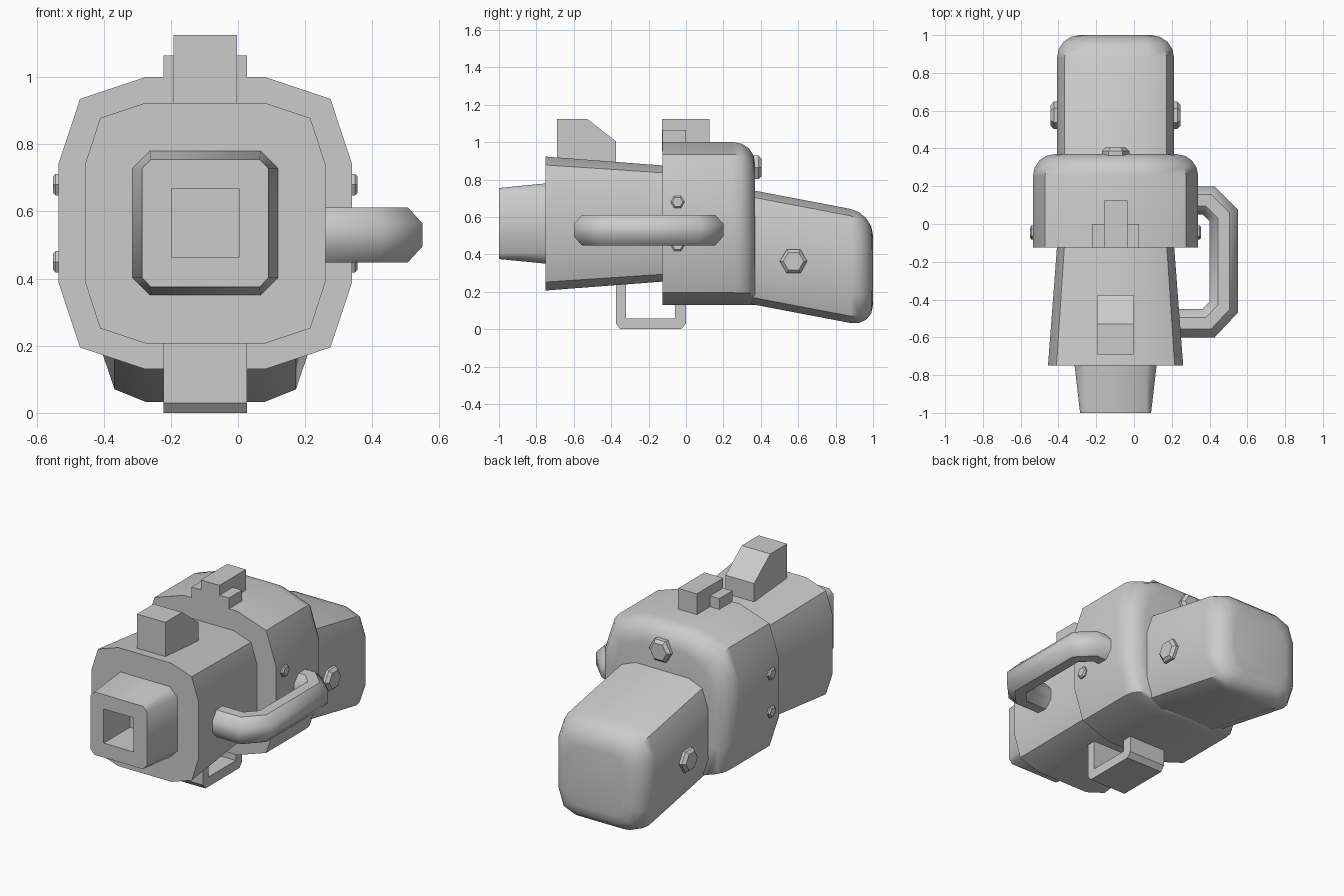
import bpy, bmesh
from math import sin, cos, pi, radians
from mathutils import Vector

if "Cube" in bpy.data.objects:
    bpy.data.objects.remove(bpy.data.objects["Cube"])

CX, CZ = -0.0975, 0.565   # long axis of the model


def make(name, bm, smooth=True):
    bmesh.ops.remove_doubles(bm, verts=bm.verts, dist=1e-5)
    bmesh.ops.recalc_face_normals(bm, faces=bm.faces)
    me = bpy.data.meshes.new(name)
    bm.to_mesh(me)
    bm.free()
    ob = bpy.data.objects.new(name, me)
    bpy.context.collection.objects.link(ob)
    if smooth:
        bpy.ops.object.select_all(action='DESELECT')
        ob.select_set(True)
        bpy.context.view_layer.objects.active = ob
        bpy.ops.object.shade_smooth_by_angle(angle=radians(46))
    return ob


def loft(name, rings, smooth=True):
    """Skin a list of equal-length point rings and cap both ends."""
    bm = bmesh.new()
    vs = [[bm.verts.new(p) for p in r] for r in rings]
    n = len(vs[0])
    for a, b in zip(vs, vs[1:]):
        for i in range(n):
            j = (i + 1) % n
            bm.faces.new((a[i], a[j], b[j], b[i]))
    bm.faces.new(vs[0])
    bm.faces.new(vs[-1])
    return make(name, bm, smooth)


def ring(quarter, y, cz=CZ, sx=1, sz=1):
    """Mirror a quarter outline (top to right) into a closed ring."""
    q, r = quarter, quarter[::-1]
    pts = q + [(x, -z) for x, z in r] + [(-x, -z) for x, z in q] + [(-x, z) for x, z in r]
    return [Vector((CX + x * sx, y, cz + z * sz)) for x, z in pts]


def box(name, x0, x1, y0, y1, z0, z1):
    return side_profile(name, [(y0, z0), (y1, z0), (y1, z1), (y0, z1)], x0, x1)


def side_profile(name, yz, x0, x1):
    return loft(name, [[(x, y, z) for y, z in yz] for x in (x0, x1)], False)


def bolt(name, base, axis, radius, height):
    """Tapered hexagonal bolt head, sunk slightly into its surface."""
    axis = Vector(axis)
    u = Vector((0, 1, 0)) if axis.x else Vector((1, 0, 0))
    w = axis.cross(u)
    levels = [(-0.04, 1), (height * 0.5, 1), (height, 0.75)]
    loft(name, [[Vector(base) + axis * h + (u * cos(k * pi / 3) + w * sin(k * pi / 3)) * radius * s
                 for k in range(6)] for h, s in levels], False)


# main body, rear edge rounded at top and sides
body_q = [(0.178, 0.435), (0.373, 0.37), (0.4375, 0.175)]
rings = [ring(body_q, -0.125)]
R = 0.115
for k in range(5):
    a = k * pi / 8
    inset = R * (1 - cos(a))
    rings.append(ring(body_q, 0.37 - R + R * sin(a), CZ - inset / 2,
                      1 - inset / 0.4375, 1 - inset / 0.87))
loft("main_body", rings)

# tapered front shroud
shroud_q = [(0.178, 0.358), (0.313, 0.313), (0.358, 0.175)]
loft("front_shroud", [ring(shroud_q, -0.75), ring(shroud_q, -0.1, CZ, 0.862, 0.862)])

# muzzle with a square bore
loft("muzzle", [ring([(0.165, 0.215), (0.2175, 0.163)], -0.745),
                ring([(0.162, 0.19), (0.188, 0.163)], -1),
                ring([(0.1, 0.103), (0.1, 0.103)], -1),
                ring([(0.1, 0.103), (0.1, 0.103)], -0.75)])

# drooping rounded tail
tail_q = [(0.178, 0.305), (0.27, 0.268), (0.31, 0.15)]
rings = [ring(tail_q, 0.25, 0.458)]
R = 0.12
for k in range(5):
    a = k * pi / 8
    y = 1 - R + R * sin(a)
    s = 1 - R * (1 - cos(a)) / 0.308
    rings.append(ring(tail_q, y, 0.435 - 0.19 * (y - 0.37), s, s))
loft("tail", rings)

# side handle: octagonal tube swept along a bent path
path = [(0.2, 0.125), (0.395, 0.125), (0.475, 0.045), (0.475, -0.44), (0.395, -0.525), (0.2, -0.525)]
P = [Vector((x, y, 0)) for x, y in path]
rings = []
for i, p in enumerate(P):
    d0 = (p - P[max(i - 1, 0)]).normalized()
    d1 = (P[min(i + 1, len(P) - 1)] - p).normalized()
    t = (d0 + d1).normalized()
    miter = 1 / t.dot(d1 if d1.length else d0)
    side = Vector((t.y, -t.x, 0)) * 0.081 * miter
    rings.append([p + Vector((0, 0, 0.53)) + side * cos(a) + Vector((0, 0, 0.0885 * sin(a)))
                  for a in [pi / 8 + k * pi / 4 for k in range(8)]])
loft("side_handle", rings)

# trigger guard strap
outer = [(-0.375, 0.32), (-0.375, 0.03), (-0.35, 0.0), (-0.025, 0.0), (0, 0.03), (0, 0.32)]
inner = [(-0.06, 0.32), (-0.06, 0.058), (-0.32, 0.058), (-0.32, 0.32)]
side_profile("trigger_guard", outer + inner, -0.2225, 0.0275)

# sights
side_profile("front_sight", [(-0.69, 0.85), (-0.69, 1.125), (-0.53, 1.125), (-0.375, 1.005),
                             (-0.375, 0.85)], -0.1925, -0.0025)
box("rear_sight", -0.16, -0.035, -0.127, 0.125, 0.95, 1.125)
box("rear_sight_base", -0.2225, 0.0275, -0.126, 0.0, 0.95, 1.065)

# bolts on both sides and on the back
for s, label in ((1, "right"), (-1, "left")):
    bolt(f"tail_bolt_{label}", (CX + s * 0.31, 0.575, 0.363), (s, 0, 0), 0.073, 0.034)
    for z, level in ((0.68, "upper"), (0.45, "lower")):
        bolt(f"body_bolt_{level}_{label}", (CX + s * 0.4375, -0.045, z), (s, 0, 0), 0.037, 0.016)
bolt("rear_bolt", (CX, 0.37, 0.865), (0, 1, 0), 0.073, 0.034)
